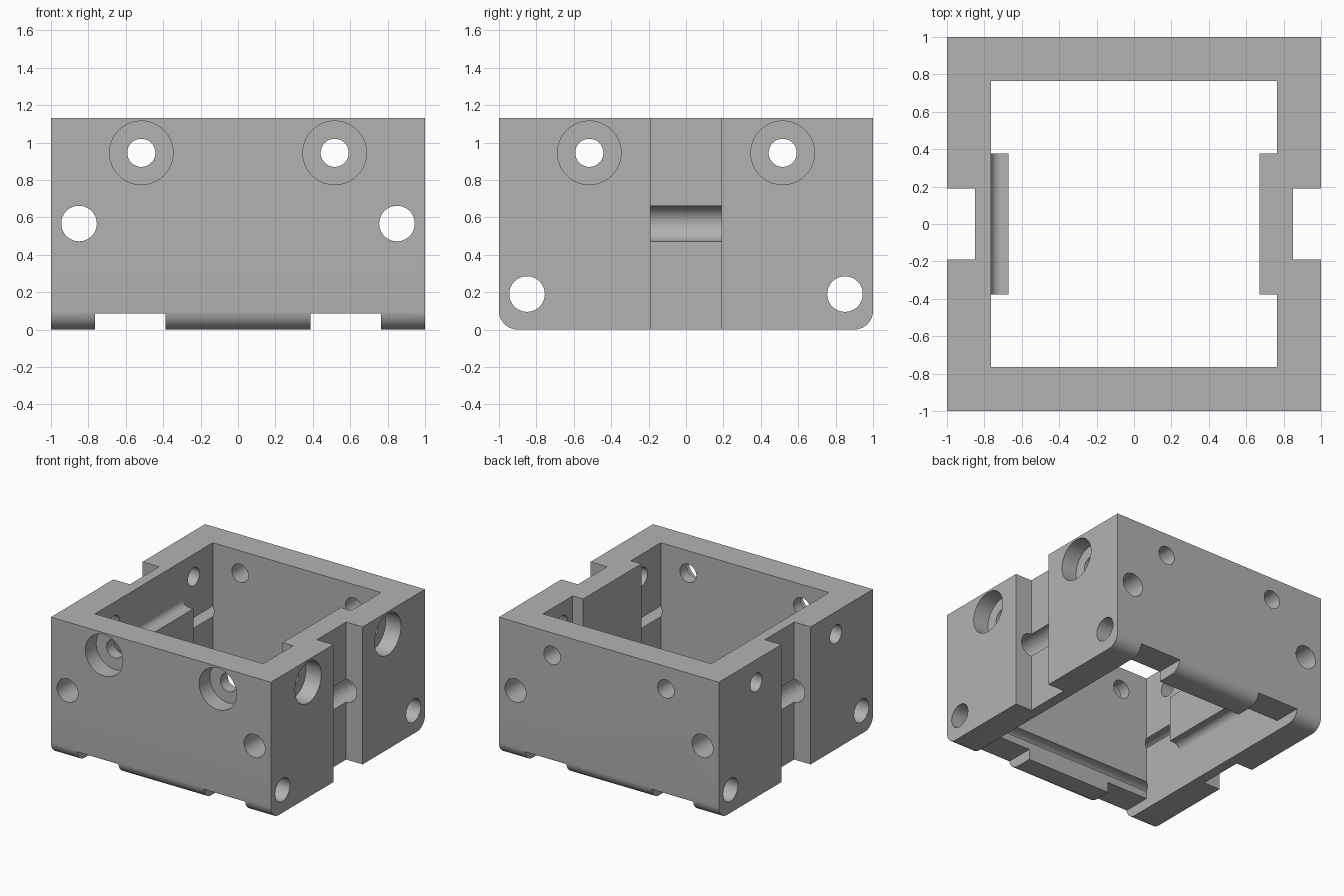
import bpy, bmesh
from math import sin, cos, pi, radians
from mathutils import Matrix, Vector

cube = bpy.data.objects.get("Cube")
if cube:
    bpy.data.objects.remove(cube, do_unlink=True)

HEIGHT = 1.13
WALL = 0.765          # inner face of the walls
HOLE_R = 0.095

grey = bpy.data.materials.new("plain_grey")
grey.use_nodes = True
colour = (0.45, 0.45, 0.45, 1)
grey.diffuse_color = colour
grey.node_tree.nodes["Principled BSDF"].inputs["Base Color"].default_value = colour


def link(name, bm):
    bmesh.ops.recalc_face_normals(bm, faces=bm.faces)
    mesh = bpy.data.meshes.new(name)
    bm.to_mesh(mesh)
    bm.free()
    mesh.materials.append(grey)
    ob = bpy.data.objects.new(name, mesh)
    bpy.context.collection.objects.link(ob)
    return ob


def prism(name, profile, axis, half):
    """Extrude a (horizontal, z) profile along x or y."""
    bm = bmesh.new()
    place = (lambda a, z: (-half, a, z)) if axis == "x" else (lambda a, z: (a, -half, z))
    face = bm.faces.new([bm.verts.new(place(a, z)) for a, z in profile])
    ext = bmesh.ops.extrude_face_region(bm, geom=[face])
    step = Vector((2 * half, 0, 0) if axis == "x" else (0, 2 * half, 0))
    bmesh.ops.translate(bm, vec=step, verts=[v for v in ext["geom"] if isinstance(v, bmesh.types.BMVert)])
    return link(name, bm)


def box(name, x0, x1, y0, y1, z0, z1):
    bm = bmesh.new()
    size = Matrix.Diagonal((x1 - x0, y1 - y0, z1 - z0, 1))
    centre = Matrix.Translation(((x0 + x1) / 2, (y0 + y1) / 2, (z0 + z1) / 2))
    bmesh.ops.create_cube(bm, size=1, matrix=centre @ size)
    return link(name, bm)


def rod(name, centre, axis, radius, length):
    bm = bmesh.new()
    turn = Matrix.Rotation(pi / 2, 4, "Y" if axis == "x" else "X")
    bmesh.ops.create_cone(bm, cap_ends=True, segments=64, radius1=radius, radius2=radius,
                          depth=length, matrix=Matrix.Translation(centre) @ turn)
    return link(name, bm)


def arc(cx, cz, r, start, end, steps=12):
    angles = [radians(start + (end - start) * i / steps) for i in range(steps + 1)]
    return [(cx + r * cos(a), cz + r * sin(a)) for a in angles]


def combine(tool, operation="DIFFERENCE"):
    mod = frame.modifiers.new(tool.name, "BOOLEAN")
    mod.operation, mod.solver, mod.object = operation, "EXACT", tool
    tool.hide_render = True
    bpy.context.view_layer.objects.active = frame
    bpy.ops.object.modifier_apply(modifier=mod.name)
    bpy.data.objects.remove(tool, do_unlink=True)


# Outer block, with its lower front and back edges rounded
R = 0.1
outline = arc(-1 + R, R, R, 180, 270) + arc(1 - R, R, R, 270, 360) + [(1, HEIGHT), (-1, HEIGHT)]
frame = prism("bracket_frame", outline, "x", 1)

# Open centre
combine(box("cavity", -WALL, WALL, -WALL, WALL, -1, 2))

# Inner thickening pads, filleted into the side walls
PAD, ROOT, F = 0.67, 0.8, 0.055
low, high = 0.38, 0.76
lower_fillet = arc(WALL - F, low - F, F, 90, 0)
upper_fillet = arc(WALL - F, high + F, F, 0, -90)
tall_pad = [(ROOT, HEIGHT), (PAD, HEIGHT), (PAD, low)] + lower_fillet + [(ROOT, low - F)]
short_pad = [(-x, z) for x, z in
             [(ROOT, high + F)] + upper_fillet + [(PAD, high), (PAD, low)] + lower_fillet + [(ROOT, low - F)]]
combine(prism("tall_pad", tall_pad, "y", 0.378), "UNION")
combine(prism("short_pad", short_pad, "y", 0.378), "UNION")

for s in (-1, 1):
    # Vertical channel outside each side wall
    combine(box("channel", min(s * 0.85, s * 1.2), max(s * 0.85, s * 1.2), -0.19, 0.19, -1, 2))
    # Slots under the front and back walls
    combine(box("slot", min(s * 0.387, s * WALL), max(s * 0.387, s * WALL), -1.5, 1.5, -0.5, 0.086))
    # Long pin holes
    combine(rod("pin_hole", (s * 0.85, 0, 0.567), "y", HOLE_R, 3))
    combine(rod("cross_pin_hole", (0, s * 0.85, 0.19), "x", HOLE_R, 3))
    # Screw holes, counterbored on the front and one side
    combine(rod("screw_hole", (s * 0.517, 0, 0.945), "y", 0.075, 3))
    combine(rod("side_screw_hole", (0, s * 0.517, 0.945), "x", 0.075, 3))
    combine(rod("counterbore", (s * 0.517, -1, 0.945), "y", 0.17, 0.28))
    combine(rod("side_counterbore", (1, s * 0.517, 0.945), "x", 0.17, 0.28))

bpy.ops.object.select_all(action="DESELECT")
frame.select_set(True)
bpy.context.view_layer.objects.active = frame
bpy.ops.object.shade_smooth_by_angle(angle=radians(30))
